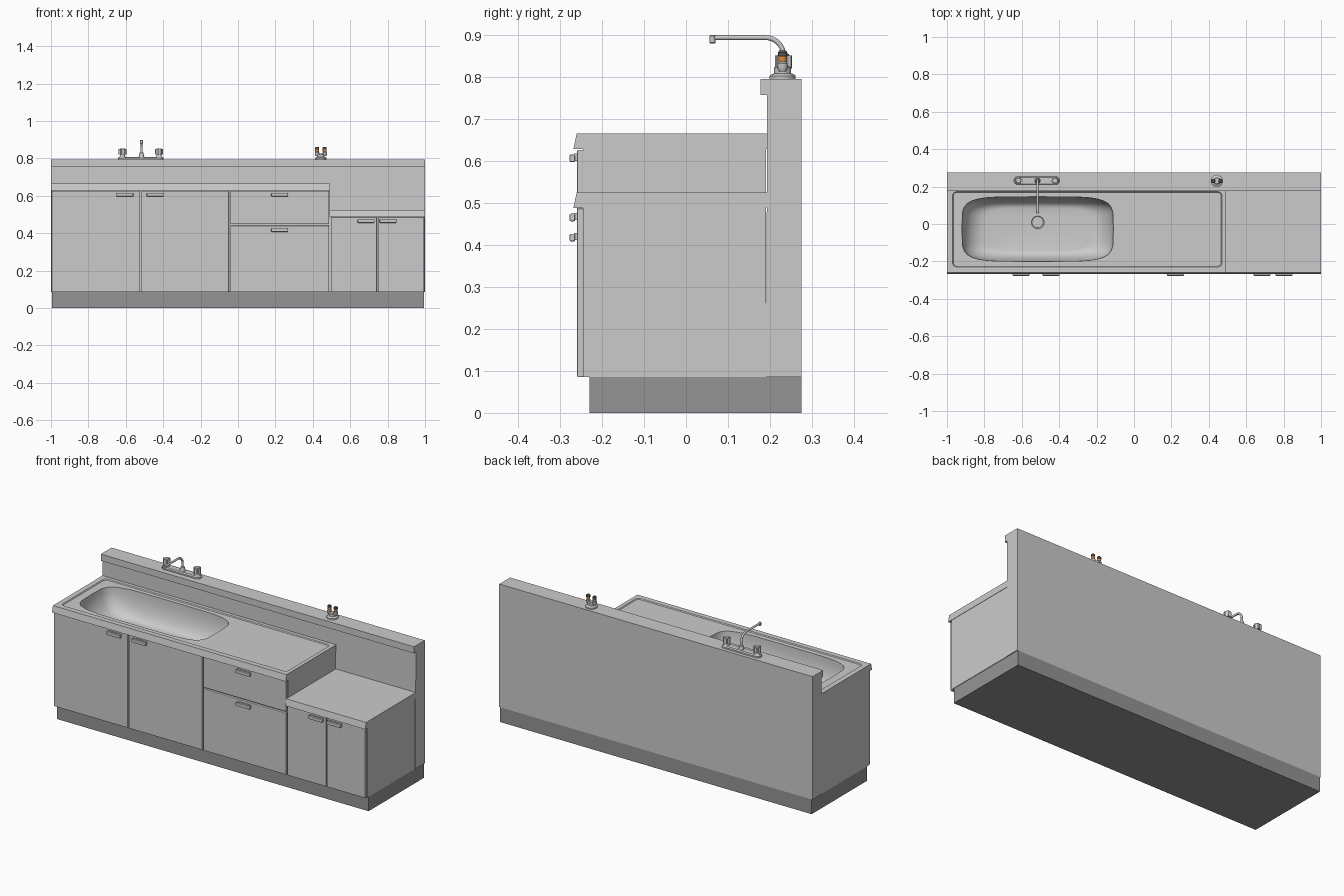
import bpy, bmesh, math
from mathutils import Vector

if "Cube" in bpy.data.objects:
    bpy.data.objects.remove(bpy.data.objects["Cube"])


def material(name, rgb):
    m = bpy.data.materials.new(name)
    m.diffuse_color = (*rgb, 1)
    m.use_nodes = True
    m.node_tree.nodes["Principled BSDF"].inputs["Base Color"].default_value = m.diffuse_color
    return m


DARK = material("dark_grey", (0.3, 0.3, 0.3))
BLACK = material("charcoal", (0.1, 0.1, 0.1))
ORANGE = material("orange", (0.8, 0.3, 0.08))


def make(name, bm, mat=None, bevel=0, smooth=False):
    me = bpy.data.meshes.new(name)
    bm.to_mesh(me)
    bm.free()
    ob = bpy.data.objects.new(name, me)
    bpy.context.collection.objects.link(ob)
    if mat:
        me.materials.append(mat)
    if bevel:
        b = ob.modifiers.new("bevel", "BEVEL")
        b.width, b.segments = bevel, 2
    if smooth:
        bpy.ops.object.select_all(action='DESELECT')
        ob.select_set(True)
        bpy.context.view_layer.objects.active = ob
        bpy.ops.object.shade_smooth_by_angle(angle=math.radians(35))
    return ob


def box(name, x0, x1, y0, y1, z0, z1, mat=None, bevel=0, open_top=False):
    bm = bmesh.new()
    bmesh.ops.create_cube(bm, size=1)
    for v in bm.verts:
        v.co = ((x0 + x1) / 2 + v.co.x * (x1 - x0), (y0 + y1) / 2 + v.co.y * (y1 - y0),
                (z0 + z1) / 2 + v.co.z * (z1 - z0))
    if open_top:
        top = [f for f in bm.faces if f.calc_center_median().z > z1 - 1e-4]
        bmesh.ops.delete(bm, geom=top, context='FACES_ONLY')
    return make(name, bm, mat, bevel)


def extrude_x(name, profile, x0, x1):
    """Extrude a (y, z) outline along x."""
    bm = bmesh.new()
    f = bm.faces.new([bm.verts.new((x0, y, z)) for y, z in profile])
    ext = bmesh.ops.extrude_face_region(bm, geom=[f])
    for v in ext["geom"]:
        if isinstance(v, bmesh.types.BMVert):
            v.co.x = x1
    bmesh.ops.recalc_face_normals(bm, faces=bm.faces)
    return make(name, bm)


def corner_angles(n=8):
    return [(k, math.radians(90 * (k + i / n))) for k in range(4) for i in range(n + 1)]


def rounded_ring(x0, x1, y0, y1, z, r=0.0):
    pts = []
    for k, a in corner_angles():
        cx = x1 - r if k in (0, 3) else x0 + r
        cy = y1 - r if k in (0, 1) else y0 + r
        pts.append((cx + r * math.cos(a), cy + r * math.sin(a), z))
    return pts


def oval_ring(cx, cy, hx, hy, z, e):
    p = lambda t: math.copysign(abs(t) ** (2 / e), t)
    return [(cx + hx * p(math.cos(a)), cy + hy * p(math.sin(a)), z) for _, a in corner_angles()]


def loft(name, rings, mat=None, close_bottom=False):
    """Skin rings from the first to the last and cap the last."""
    bm = bmesh.new()
    vs = [[bm.verts.new(p) for p in ring] for ring in rings]
    n = len(vs[0])
    for a, b in zip(vs, vs[1:]):
        for i in range(n):
            j = (i + 1) % n
            bm.faces.new((a[i], a[j], b[j], b[i]))
    bm.faces.new(vs[-1])
    if close_bottom:
        bm.faces.new(vs[0][::-1])
    bmesh.ops.remove_doubles(bm, verts=bm.verts, dist=1e-5)
    return make(name, bm, mat, smooth=True)


def lathe(name, x, y, profile, mat=None):
    """Turned part from (radius, z) pairs listed upward."""
    return loft(name, [oval_ring(x, y, r, r, z, 2) for r, z in profile], mat, True)


# Plinth and cabinet bodies
box("plinth", -0.995, 0.995, -0.23, 0.275, 0, 0.085, DARK)
box("sink_cabinet", -0.998, 0.49, -0.245, 0.19, 0.085, 0.632, open_top=True)
box("low_cabinet", 0.49, 0.998, -0.245, 0.19, 0.085, 0.49, open_top=True)

# Back panel with overhanging ledge
extrude_x("backsplash", [(0.275, 0.085), (0.275, 0.795), (0.177, 0.795), (0.177, 0.757),
                         (0.193, 0.757), (0.193, 0.63), (0.19, 0.085)], -1, 1)

# Low counter with sloping front lip
extrude_x("low_counter", [(-0.26, 0.525), (0.193, 0.525), (0.193, 0.488), (-0.268, 0.488)], 0.49, 1)

# Sink counter: lip, shallow recess and basin as one skin
BX, BY = -0.515, -0.027
rings = [rounded_ring(-0.99, 0.485, -0.246, 0.193, 0.629),
         rounded_ring(-1, 0.492, -0.268, 0.193, 0.628),
         rounded_ring(-1, 0.492, -0.26, 0.193, 0.665),
         rounded_ring(-0.97, 0.47, -0.23, 0.173, 0.665, 0.022),
         rounded_ring(-0.966, 0.466, -0.226, 0.169, 0.660, 0.02)]
for i in range(9):
    a = math.radians(90 * i / 8)
    k = 1 - math.cos(a)
    rings.append(oval_ring(BX, BY, 0.405 - 0.13 * k, 0.173 - 0.06 * k, 0.66 - 0.15 * math.sin(a), 5))
rings.append(oval_ring(BX, 0.01, 0.045, 0.045, 0.507, 2))
loft("sink_counter", rings)
lathe("drain", BX, 0.01, [(0.041, 0.503), (0.041, 0.509), (0.034, 0.511), (0.03, 0.508)])

# Doors and drawer fronts
fronts = {"door_left": (-0.996, -0.523, 0.085, 0.626), "door_middle": (-0.517, -0.049, 0.085, 0.626),
          "drawer_upper": (-0.041, 0.487, 0.449, 0.626), "drawer_lower": (-0.041, 0.487, 0.085, 0.441),
          "low_door_left": (0.497, 0.742, 0.085, 0.486), "low_door_right": (0.748, 0.993, 0.085, 0.486)}
for name, (x0, x1, z0, z1) in fronts.items():
    box(name, x0, x1, -0.259, -0.243, z0, z1, bevel=0.003)

# Handles: grip bar on a stepped neck
for i, (x, z) in enumerate([(-0.605, 0.606), (-0.443, 0.606), (0.222, 0.606),
                            (0.222, 0.417), (0.685, 0.465), (0.802, 0.465)]):
    box(f"handle_grip_{i}", x - 0.045, x + 0.045, -0.277, -0.264, z - 0.009, z + 0.009, bevel=0.003)
    box(f"handle_neck_{i}", x - 0.043, x + 0.043, -0.266, -0.257, z - 0.006, z + 0.011)

# Mixer tap: stadium base, two knobs, bent spout
TX, TY = -0.52, 0.232
base = [(0, 0.795), (0, 0.803), (0.005, 0.809)]
loft("tap_base", [rounded_ring(TX - 0.122 + d, TX + 0.122 - d, TY - 0.022 + d, TY + 0.022 - d, z, 0.0219 - d)
                  for d, z in base], close_bottom=True)
for side, s in (("left", -1), ("right", 1)):
    x = TX + s * 0.098
    lathe(f"tap_stem_{side}", x, TY, [(0.018, 0.806), (0.013, 0.813), (0.012, 0.822)])
    bm = bmesh.new()
    # fluted knob
    ring = [(0.021 if i % 4 < 2 else 0.017, math.tau * i / 24) for i in range(24)]
    f = bm.faces.new([bm.verts.new((x + r * math.cos(a), TY + r * math.sin(a), 0.82)) for r, a in ring])
    ext = bmesh.ops.extrude_face_region(bm, geom=[f])
    bmesh.ops.translate(bm, vec=(0, 0, 0.03), verts=[v for v in ext["geom"] if isinstance(v, bmesh.types.BMVert)])
    bmesh.ops.recalc_face_normals(bm, faces=bm.faces)
    make(f"tap_knob_{side}", bm)
    lathe(f"tap_cap_{side}", x, TY, [(0.015, 0.849), (0.013, 0.854)])
lathe("spout_collar", TX + 0.004, TY, [(0.016, 0.806), (0.013, 0.815), (0.011, 0.83), (0.007, 0.833)])

path = [(TY, 0.81), (TY, 0.85)]
path += [(TY - 0.042 + 0.042 * math.cos(a), 0.851 + 0.042 * math.sin(a))
         for a in (math.radians(10 * i) for i in range(1, 10))]
path += [(0.062, 0.893)]
cu = bpy.data.curves.new("spout", 'CURVE')
cu.dimensions, cu.bevel_depth, cu.bevel_resolution, cu.use_fill_caps = '3D', 0.0058, 4, True
sp = cu.splines.new('POLY')
sp.points.add(len(path) - 1)
for p, (y, z) in zip(sp.points, path):
    p.co = (TX + 0.004, y, z, 1)
bpy.context.collection.objects.link(bpy.data.objects.new("spout", cu))
lathe("spout_tip", TX + 0.004, 0.063, [(0.005, 0.879), (0.007, 0.881), (0.0075, 0.897), (0.006, 0.899)])

# Twin gas cock
GX, GY = 0.443, 0.23
lathe("cock_base", GX, GY, [(0.031, 0.795), (0.031, 0.802), (0.026, 0.806), (0.02, 0.808), (0.02, 0.822), (0.015, 0.826)])
for side, s in (("left", -1), ("right", 1)):
    x = GX + s * 0.02
    lathe(f"cock_body_{side}", x, GY, [(0.008, 0.812), (0.012, 0.82), (0.012, 0.832), (0.008, 0.836)])
    lathe(f"cock_collar_{side}", x, GY, [(0.008, 0.834), (0.01, 0.838), (0.01, 0.848), (0.008, 0.85)], ORANGE)
    lathe(f"cock_cap_{side}", x, GY, [(0.011, 0.849), (0.011, 0.858), (0.008, 0.862)], BLACK)
